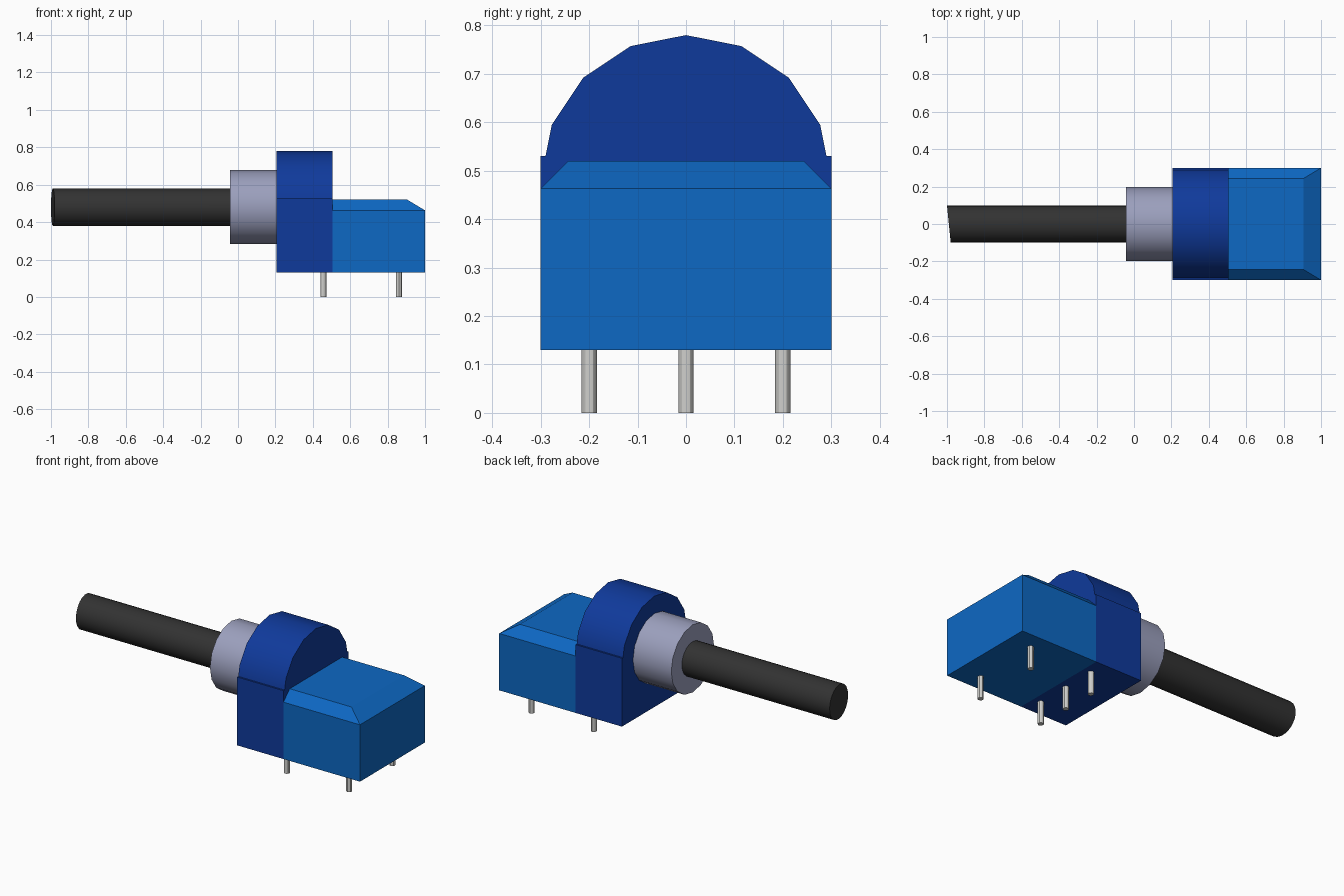
import bpy, bmesh, math

cube = bpy.data.objects.get("Cube")
if cube:
    bpy.data.objects.remove(cube, do_unlink=True)


def material(name, rgb):
    m = bpy.data.materials.new(name)
    m.use_nodes = True
    m.diffuse_color = (*rgb, 1)
    m.node_tree.nodes["Principled BSDF"].inputs["Base Color"].default_value = (*rgb, 1)
    return m


LIGHT_BLUE = material("light blue plastic", (0.004, 0.138, 0.55))
DARK_BLUE = material("dark blue plastic", (0.0048, 0.042, 0.33))
GREY = material("blue grey metal", (0.33, 0.35, 0.51))
BLACK = material("black shaft", (0.032, 0.032, 0.032))
SILVER = material("silver pin", (0.62, 0.62, 0.60))


def loft(name, rings, mat, smooth=True):
    """Skin a stack of equal-length rings and cap both ends."""
    bm = bmesh.new()
    loops = [[bm.verts.new(p) for p in ring] for ring in rings]
    n = len(loops[0])
    for a, b in zip(loops, loops[1:]):
        for i in range(n):
            j = (i + 1) % n
            bm.faces.new((a[i], a[j], b[j], b[i]))
    bm.faces.new(loops[0])
    bm.faces.new(loops[-1])
    bmesh.ops.recalc_face_normals(bm, faces=bm.faces)
    mesh = bpy.data.meshes.new(name)
    bm.to_mesh(mesh)
    bm.free()
    mesh.materials.append(mat)
    if smooth:
        mesh.shade_smooth()
        mesh.set_sharp_from_angle(angle=math.radians(30))
    ob = bpy.data.objects.new(name, mesh)
    bpy.context.collection.objects.link(ob)
    return ob


def circle(radius, sides):
    return [(radius * math.cos(2 * math.pi * i / sides),
             radius * math.sin(2 * math.pi * i / sides)) for i in range(sides)]


AXIS_Z = 0.48
BASE_Z = 0.13

# Terminal body with chamfered top on three sides
def rect(x1, y, z):
    return [(0.505, -y, z), (x1, -y, z), (x1, y, z), (0.505, y, z)]

loft("terminal_body",
     [rect(1.0, 0.3, BASE_Z), rect(1.0, 0.3, 0.463), rect(0.905, 0.243, 0.52)],
     LIGHT_BLUE, smooth=False)

# Housing: square base with narrow shoulders under a faceted dome
arc = [(0.3 * math.sin(math.radians(22.5 * k)),
        AXIS_Z + 0.3 * math.cos(math.radians(22.5 * k))) for k in range(3, -4, -1)]
profile = [(-0.3, BASE_Z), (0.3, BASE_Z), (0.3, 0.53), (0.29, 0.53),
           *arc, (-0.29, 0.53), (-0.3, 0.53)]
loft("housing", [[(x, y, z) for y, z in profile] for x in (0.205, 0.505)], DARK_BLUE)

# Mounting collar
loft("collar", [[(x, y, AXIS_Z + z) for y, z in circle(0.198, 16)]
                for x in (-0.043, 0.205)], GREY)

# Shaft with a slightly slanted tip
ring = circle(0.1, 20)
loft("shaft", [[(-0.99 - 0.1 * y, y, AXIS_Z + z) for y, z in ring],
               [(-0.043, y, AXIS_Z + z) for y, z in ring]], BLACK)

# Solder pins: three under the housing, two under the terminal body
pins = [(0.457, -0.2), (0.457, 0), (0.457, 0.2), (0.86, -0.2), (0.86, 0.2)]
for i, (px, py) in enumerate(pins, 1):
    loft(f"pin_{i}", [[(px + x, py + y, z) for x, y in circle(0.016, 12)]
                      for z in (0, BASE_Z + 0.01)], SILVER)
